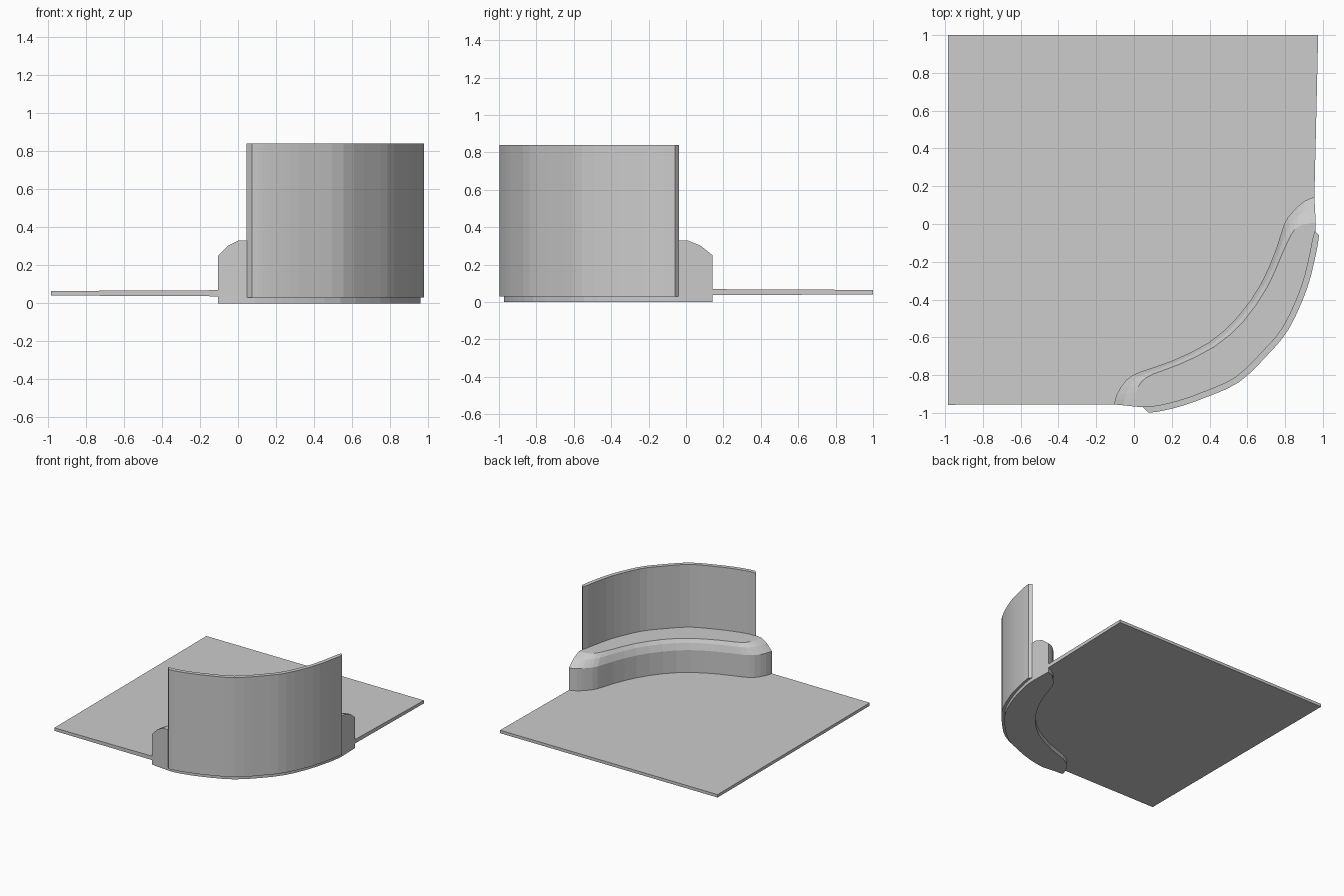
import bpy
import bmesh
from mathutils import Vector

if "Cube" in bpy.data.objects:
    bpy.data.objects.remove(bpy.data.objects["Cube"])


def spline(pts, sub=2):
    # Catmull-Rom resampling through plan points
    p = [Vector(q) for q in pts]
    p = [2 * p[0] - p[1]] + p + [2 * p[-1] - p[-2]]
    out = []
    for i in range(1, len(p) - 2):
        a, b, c, d = p[i - 1:i + 3]
        for k in range(sub):
            t = k / sub
            out.append(0.5 * (2 * b + (c - a) * t + (2 * a - 5 * b + 4 * c - d) * t * t
                              + (3 * b - a - 3 * c + d) * t ** 3))
    return out + [p[-2]]


def offset(path, dist):
    # shift a plan path to its left side
    out = []
    for i, p in enumerate(path):
        t = (path[min(i + 1, len(path) - 1)] - path[max(i - 1, 0)]).normalized()
        out.append(p + Vector((-t.y, t.x)) * dist)
    return out


def make(name, bm):
    bmesh.ops.recalc_face_normals(bm, faces=bm.faces)
    me = bpy.data.meshes.new(name)
    bm.to_mesh(me)
    bm.free()
    ob = bpy.data.objects.new(name, me)
    bpy.context.collection.objects.link(ob)
    return ob


def loft(name, rails):
    # rails: (plan path, z) pairs forming a closed cross-section along the path
    bm = bmesh.new()
    rows = [[bm.verts.new((p.x, p.y, z)) for p in path] for path, z in rails]
    n = len(rows)
    for r in range(n):
        a, b = rows[r], rows[(r + 1) % n]
        for i in range(len(a) - 1):
            bm.faces.new((a[i], a[i + 1], b[i + 1], b[i]))
    for e in (0, -1):
        bm.faces.new([row[e] for row in rows])
    return make(name, bm)


# curved outer panel
outer = spline([(0.075, -0.998), (0.13, -0.993), (0.24, -0.967), (0.37, -0.922),
                (0.555, -0.838), (0.71, -0.69), (0.82, -0.555), (0.915, -0.345),
                (0.963, -0.16), (0.98, -0.06)], 3)
inner = offset(outer, 0.033)
inner[0] = Vector((0.045, -0.967))
inner[-1] = Vector((0.957, -0.038))
loft("curved_panel", [(outer, 0.03), (outer, 0.84), (inner, 0.84), (inner, 0.03)])

# bench with a chamfered inner edge, tucked under the panel
foot = spline([(-0.105, -0.955), (-0.09, -0.9), (-0.04, -0.825), (0.04, -0.78),
               (0.2, -0.725), (0.4, -0.625), (0.55, -0.49), (0.67, -0.32),
               (0.75, -0.14), (0.795, 0.0), (0.84, 0.065), (0.9, 0.12), (0.955, 0.142)])
crest = spline([(0.0, -0.966), (0.012, -0.89), (0.04, -0.835), (0.1, -0.795),
                (0.235, -0.745), (0.425, -0.65), (0.58, -0.515), (0.705, -0.335),
                (0.775, -0.18), (0.815, -0.09), (0.85, -0.03), (0.89, -0.005), (0.962, 0.008)])
back = spline([(0.045, -0.97), (0.09, -0.972), (0.15, -0.963), (0.23, -0.945),
               (0.37, -0.898), (0.54, -0.818), (0.69, -0.68), (0.8, -0.545),
               (0.87, -0.4), (0.915, -0.27), (0.942, -0.16), (0.955, -0.09), (0.96, -0.035)])
shoulder = [a.lerp(b, 0.48) for a, b in zip(foot, crest)]
loft("curved_bench", [(foot, 0.0), (foot, 0.25), (shoulder, 0.302),
                      (crest, 0.33), (back, 0.33), (back, 0.0)])

# thin floor slab with its corner cut along the bench
edge = offset(foot, -0.012)
edge[0], edge[-1] = foot[0], foot[-1]
plan = [(p, 0.016) for p in edge]
plan += [(Vector(c), 0.012) for c in ((0.975, 1.0), (-0.985, 1.0), (-0.985, -0.957))]
bm = bmesh.new()
top = [bm.verts.new((p.x, p.y, 0.053 + h)) for p, h in plan]
low = [bm.verts.new((p.x, p.y, 0.053 - h)) for p, h in plan]
bm.faces.new(top)
bm.faces.new(low[::-1])
for i in range(len(plan)):
    j = (i + 1) % len(plan)
    bm.faces.new((low[i], low[j], top[j], top[i]))
make("floor_slab", bm)
